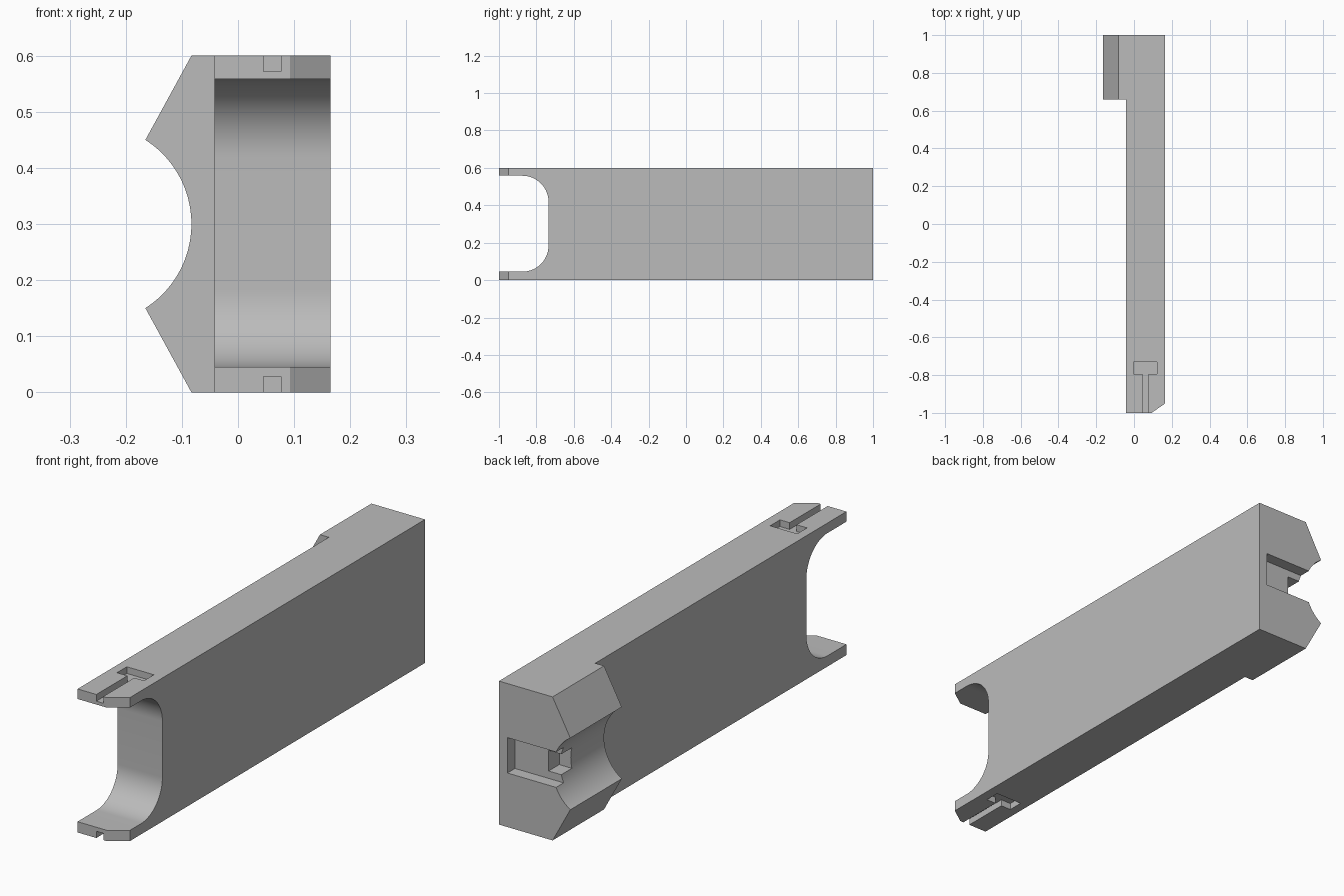
import bpy
import bmesh
from math import pi, sin, cos
from mathutils import Vector

cube = bpy.data.objects.get("Cube")
if cube:
    bpy.data.objects.remove(cube, do_unlink=True)

grey = bpy.data.materials.new("plain grey")
grey.use_nodes = True
colour = (0.5, 0.5, 0.5, 1)
grey.diffuse_color = colour
grey.node_tree.nodes["Principled BSDF"].inputs["Base Color"].default_value = colour


def prism(name, points, axis, start, end):
    """Extrude a 2D outline along x, y or z."""
    def place(a, b, d):
        return {"x": (d, a, b), "y": (a, d, b), "z": (a, b, d)}[axis]
    bm = bmesh.new()
    face = bm.faces.new([bm.verts.new(place(a, b, start)) for a, b in points])
    grown = bmesh.ops.extrude_face_region(bm, geom=[face])["geom"]
    moved = [v for v in grown if isinstance(v, bmesh.types.BMVert)]
    bmesh.ops.translate(bm, verts=moved, vec=Vector(place(0, 0, end - start)))
    bmesh.ops.recalc_face_normals(bm, faces=bm.faces)
    mesh = bpy.data.meshes.new(name)
    bm.to_mesh(mesh)
    bm.free()
    mesh.materials.append(grey)
    obj = bpy.data.objects.new(name, mesh)
    bpy.context.collection.objects.link(obj)
    return obj


def arc(cx, cy, r, a0, a1, steps=20):
    angles = [a0 + (a1 - a0) * i / steps for i in range(steps + 1)]
    return [(cx + r * cos(a), cy + r * sin(a)) for a in angles]


def rect(x0, x1, y0, y1):
    return [(x0, y0), (x1, y0), (x1, y1), (x0, y1)]


HEIGHT, MID = 0.6, 0.3
LEFT, RIGHT, SIDE = -0.165, 0.165, -0.042

# Long bar with a chamfered front corner and a rear block
bar = prism("bar", [(SIDE, -1), (0.093, -1), (RIGHT, -0.95), (RIGHT, 1),
                    (LEFT, 1), (LEFT, 0.66), (SIDE, 0.66)], "z", 0, HEIGHT)

# Rounded opening between the two front prongs
r, low, high, back = 0.14, 0.045, 0.558, -0.735
opening = ([(-1.1, low)] + arc(back - r, low + r, r, -pi / 2, 0)
           + arc(back - r, high - r, r, 0, pi / 2) + [(-1.1, high)])
cutters = [prism("front_opening", opening, "x", -0.3, 0.3)]

# Round channel along the rear block
channel = arc(-0.261, MID, 0.178, 0, 2 * pi, 96)[:-1]
cutters.append(prism("rear_channel", channel, "y", 0.6, 1.1))

# Stepped recess in the rear face, open to the channel
cutters.append(prism("rear_recess", rect(-0.2, 0.126, 0.226, 0.374), "y", 0.95, 1.1))
cutters.append(prism("recess_step", rect(-0.2, -0.03, 0.257, 0.343), "y", 0.88, 1.05))

# Sloped block corners and T slots, mirrored top to bottom
tee = [(0.045, -1.1), (0.077, -1.1), (0.077, -0.795), (0.122, -0.795),
       (0.122, -0.73), (-0.003, -0.73), (-0.003, -0.795), (0.045, -0.795)]
for side, sign in (("lower", -1), ("upper", 1)):
    slope = [(LEFT, 0.15), (-0.083, 0.3), (-0.083, 0.4), (-0.3, 0.4), (-0.3, -0.097)]
    slope = [(x, MID + sign * z) for x, z in slope]
    cutters.append(prism(side + "_slope", slope, "y", 0.6, 1.1))
    cutters.append(prism(side + "_tee_slot", tee, "z",
                         MID + sign * 0.272, MID + sign * 0.35))

# Make the cuts and drop the cutters
bpy.context.view_layer.objects.active = bar
for cutter in cutters:
    cut = bar.modifiers.new(cutter.name, "BOOLEAN")
    cut.operation = "DIFFERENCE"
    cut.solver = "EXACT"
    cut.object = cutter
    bpy.ops.object.modifier_apply(modifier=cut.name)
for cutter in cutters:
    bpy.data.objects.remove(cutter, do_unlink=True)

# Smooth the curved cuts and keep the edges crisp
bpy.ops.object.select_all(action="DESELECT")
bar.select_set(True)
bpy.ops.object.shade_smooth_by_angle(angle=pi / 9)
